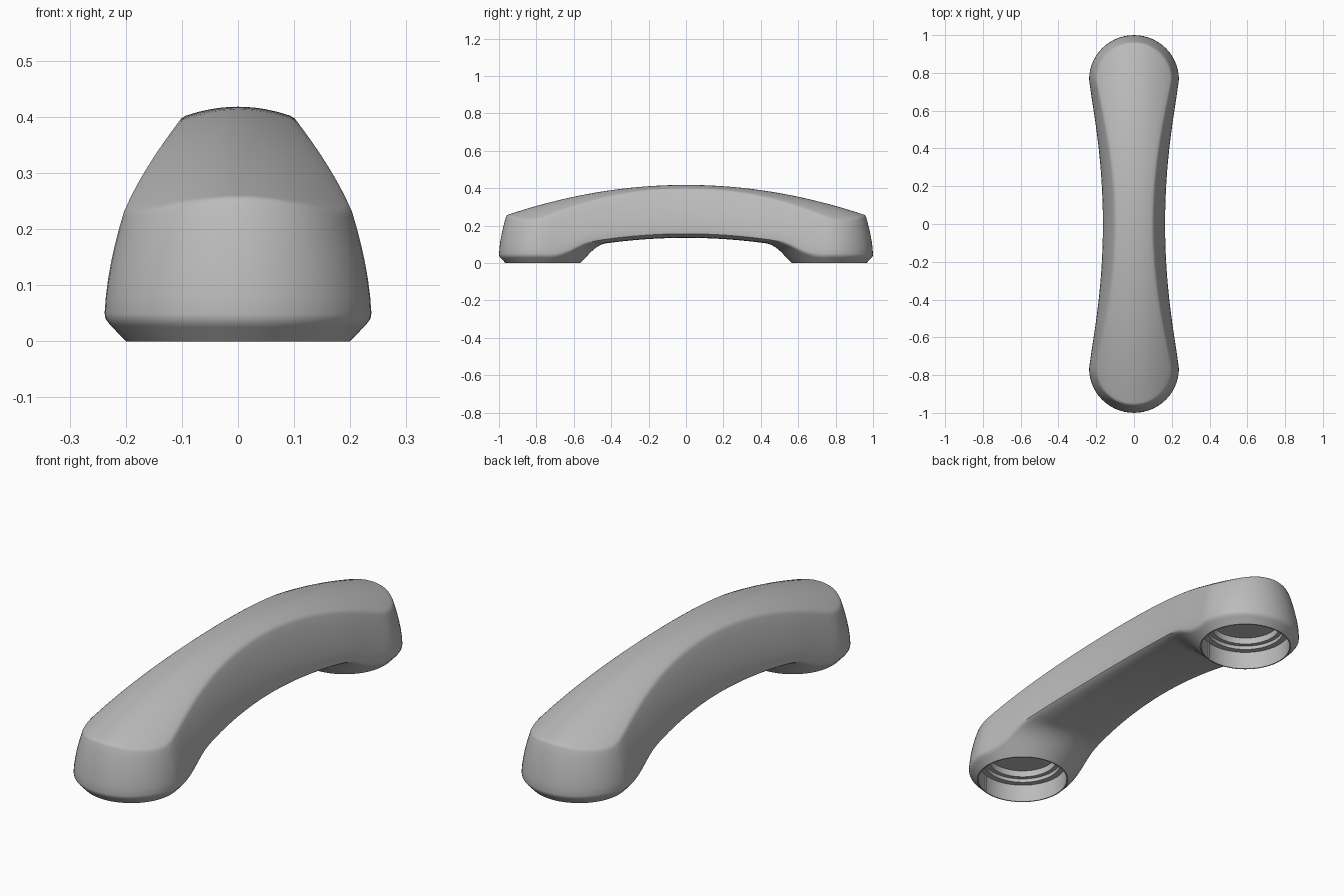
import bpy, bmesh
from math import sin, cos, pi, hypot
from mathutils import Vector, Matrix

cube = bpy.data.objects.get("Cube")
if cube:
    bpy.data.objects.remove(cube)

PAD_Y = 0.765      # centre of each end cup
ROW_Y = 0.42       # where the grip underside meets the cup flare
PAD_R = 0.2
ACROSS = 14        # cells across the width
EDGE = 0.009       # softening of the long edges


def lerp(a, b, t):
    return a + (b - a) * t


def spread(a, b, n):
    return [lerp(a, b, i / n) for i in range(n + 1)]


# Shape rules: half widths, upper surface, lower surface
def swell(y):
    u = min(abs(y) / PAD_Y, 1)
    return 1.12 * u ** 2 - 0.12 * u ** 8


def top_width(y):
    return 0.102 + 0.098 * swell(y)


def low_width(y):
    return 0.165 + 0.073 * swell(y)


def top_z(x, y):
    return 0.418 - 0.176 * y * y - 1.85 * x * x


def low_z(x, y):
    arch = 0.135 - 0.16 * min(abs(y), 0.5) ** 2 + 0.02 * (x / low_width(y)) ** 4
    cone = max(0, hypot(x, abs(y) - PAD_Y) - PAD_R) * 1.05
    k = 0.04
    h = max(k - abs(arch - cone), 0) / k
    return min(arch, cone) - h * h * k / 4 * min(1, cone / k)


# Outline stations from the front tip to the back tip: (spine y, angle)
stations = [(-PAD_Y, a) for a in spread(-pi / 2, 0, 14)[:-1]]
sides = spread(-PAD_Y, -ROW_Y, 10) + spread(-ROW_Y, ROW_Y, 20)[1:] + spread(ROW_Y, PAD_Y, 10)[1:]
stations += [(y, 0) for y in sides]
stations += [(PAD_Y, a) for a in spread(0, pi / 2, 14)[1:]]


def plan(s, side, w, r):
    return side * w * cos(s[1]), s[0] + r * sin(s[1])


def top_point(s, side, inset=0.0):
    x, y = plan(s, side, top_width(s[0]) - inset, 0.195 - inset)
    return Vector((x, y, top_z(x, y)))


def low_point(s, side, inset=0.0):
    x, y = plan(s, side, low_width(s[0]) - inset, 0.235 - inset)
    return Vector((x, y, low_z(x, y)))


def wall_point(s, side, t):
    e = 1 - (1 - t) ** 1.7
    x, y = plan(s, side, lerp(top_width(s[0]), low_width(s[0]), e), lerp(0.195, 0.235, e))
    return Vector((x, y, lerp(top_point(s, side).z, low_point(s, side).z, t)))


def soft(a, edge, b):
    return edge * 0.6 + (a + b) * 0.2


bm = bmesh.new()


def skin(rows, closed=False):
    """Join rows of points with quads."""
    grid = [[bm.verts.new(p) for p in row] for row in rows]
    n = len(rows[0])
    for a, b in zip(grid, grid[1:]):
        for i in range(n if closed else n - 1):
            j = (i + 1) % n
            bm.faces.new((a[i], a[j], b[j], b[i]))
    return grid


def across(left, right, height):
    row = []
    for t in spread(0, 1, ACROSS):
        p = left.lerp(right, t)
        p.z = height(p.x, p.y)
        row.append(p)
    return row


# Upper face
skin([across(top_point(s, -1, EDGE), top_point(s, 1, EDGE), top_z) for s in stations])

# Side walls with softened upper and lower edges
for side in (-1, 1):
    columns = []
    for s in stations:
        wall = [wall_point(s, side, t) for t in (0.05, 0.2, 0.35, 0.5, 0.65, 0.8, 0.95)]
        a, b = top_point(s, side, EDGE), low_point(s, side, EDGE)
        columns.append([a, soft(a, top_point(s, side), wall[0])] + wall
                       + [soft(wall[-1], low_point(s, side), b), b])
    skin(columns)

# Grip underside
middle = [s for s in stations if abs(s[0]) <= ROW_Y + 1e-6]
skin([across(low_point(s, -1, EDGE), low_point(s, 1, EDGE), low_z) for s in middle])

# Flared end cups with stepped round sockets
for end in (-1, 1):
    half = [s for s in stations if s[0] * end >= ROW_Y - 1e-6]
    if end < 0:
        half.reverse()
    loop = [low_point(s, 1, EDGE) for s in half]
    loop += [low_point(s, -1, EDGE) for s in reversed(half[:-1])]
    loop += across(loop[-1], loop[0], low_z)[1:-1]
    centre = Vector((0, end * PAD_Y, 0))
    rays = [Vector((p.x, p.y, 0)) - centre for p in loop]
    rows = []
    for t in spread(0, 1, 10):
        ring = []
        for ray in rays:
            p = centre + ray.lerp(ray.normalized() * PAD_R, t)
            p.z = low_z(p.x, p.y)
            ring.append(p)
        rows.append(ring)
    socket = [(0.195, 0), (0.195, 0.083), (0.169, 0.083), (0.169, 0.1),
              (0.15, 0.1), (0.15, 0.13)]
    for r, z in socket:
        rows.append([centre + ray.normalized() * r + Vector((0, 0, z)) for ray in rays])
    bm.faces.new(skin(rows, True)[-1])

bmesh.ops.remove_doubles(bm, verts=bm.verts, dist=0.0002)

# Slim upright seam inside each socket
for end in (-1, 1):
    place = (Matrix.Translation((0, end * PAD_Y, 0)) @ Matrix.Rotation(-1.26, 4, "Z")
             @ Matrix.Translation((0.193, 0, 0.042)) @ Matrix.Diagonal((0.006, 0.004, 0.08, 1)))
    bmesh.ops.create_cube(bm, size=1, matrix=place)

bmesh.ops.recalc_face_normals(bm, faces=bm.faces)
mesh = bpy.data.meshes.new("handset")
bm.to_mesh(mesh)
bm.free()
handset = bpy.data.objects.new("handset", mesh)
bpy.context.collection.objects.link(handset)

# Plain grey plastic
grey = bpy.data.materials.new("grey plastic")
grey.use_nodes = True
grey.diffuse_color = (0.5, 0.5, 0.5, 1)
grey.node_tree.nodes["Principled BSDF"].inputs["Base Color"].default_value = (0.5, 0.5, 0.5, 1)
mesh.materials.append(grey)

bpy.ops.object.select_all(action="DESELECT")
handset.select_set(True)
bpy.context.view_layer.objects.active = handset
bpy.ops.object.shade_smooth_by_angle(angle=0.7)
